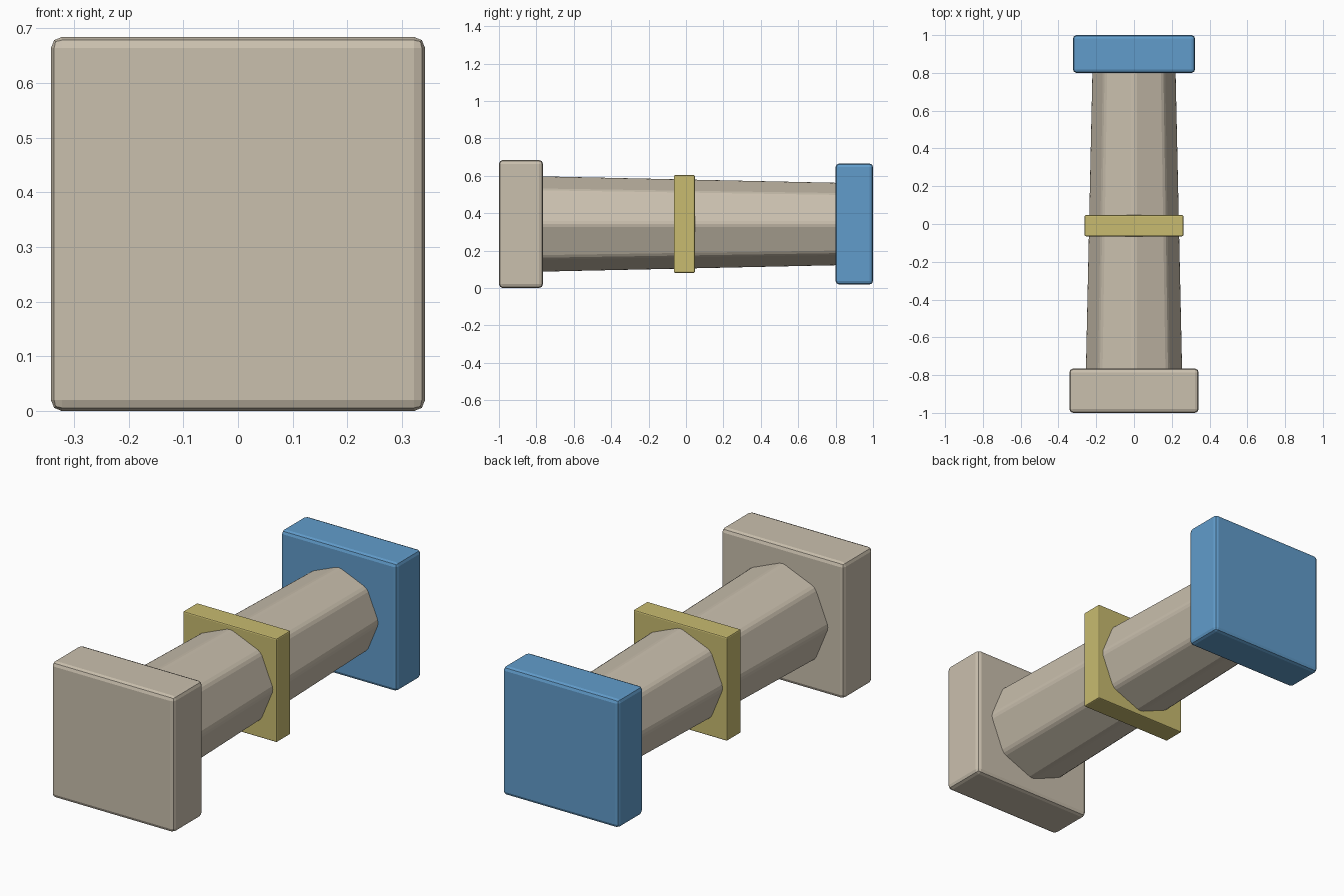
import bpy
import math

cube = bpy.data.objects.get("Cube")
if cube:
    bpy.data.objects.remove(cube, do_unlink=True)

AXIS_Z = 0.342  # height of the column's long axis


def material(name, colour):
    mat = bpy.data.materials.new(name)
    mat.use_nodes = True
    mat.diffuse_color = (*colour, 1)
    mat.node_tree.nodes["Principled BSDF"].inputs["Base Color"].default_value = (*colour, 1)
    return mat


def finish(name, mat, bevel):
    obj = bpy.context.object
    obj.name = name
    obj.data.materials.append(mat)
    bpy.ops.object.transform_apply(location=False, rotation=True, scale=True)
    mod = obj.modifiers.new("Rounded edges", "BEVEL")
    mod.width = bevel
    mod.segments = 2
    mod.limit_method = "ANGLE"
    return obj


def block(name, mat, half, y0, y1, bevel):
    """Square slab across the axis, from y0 to y1."""
    bpy.ops.mesh.primitive_cube_add(size=1, location=(0, (y0 + y1) / 2, AXIS_Z))
    bpy.context.object.scale = (2 * half, y1 - y0, 2 * half)
    return finish(name, mat, bevel)


stone = material("Warm stone", (0.59, 0.525, 0.422))
blue = material("Blue", (0.12, 0.335, 0.6))
gold = material("Dull gold", (0.578, 0.497, 0.162))

# Foot, head and middle band
block("base_block", stone, 0.342, -1.0, -0.765, 0.02)
block("cap_block", blue, 0.323, 0.8, 1.0, 0.018)
block("middle_band", gold, 0.261, -0.065, 0.047, 0.006)

# Tapered eight-sided shaft, edges pointing along the axes
y0, y1 = -0.785, 0.82
bpy.ops.mesh.primitive_cone_add(
    vertices=8, radius1=0.259, radius2=0.224, depth=y1 - y0,
    location=(0, (y0 + y1) / 2, AXIS_Z), rotation=(-math.pi / 2, 0, 0))
finish("shaft", stone, 0.018)
